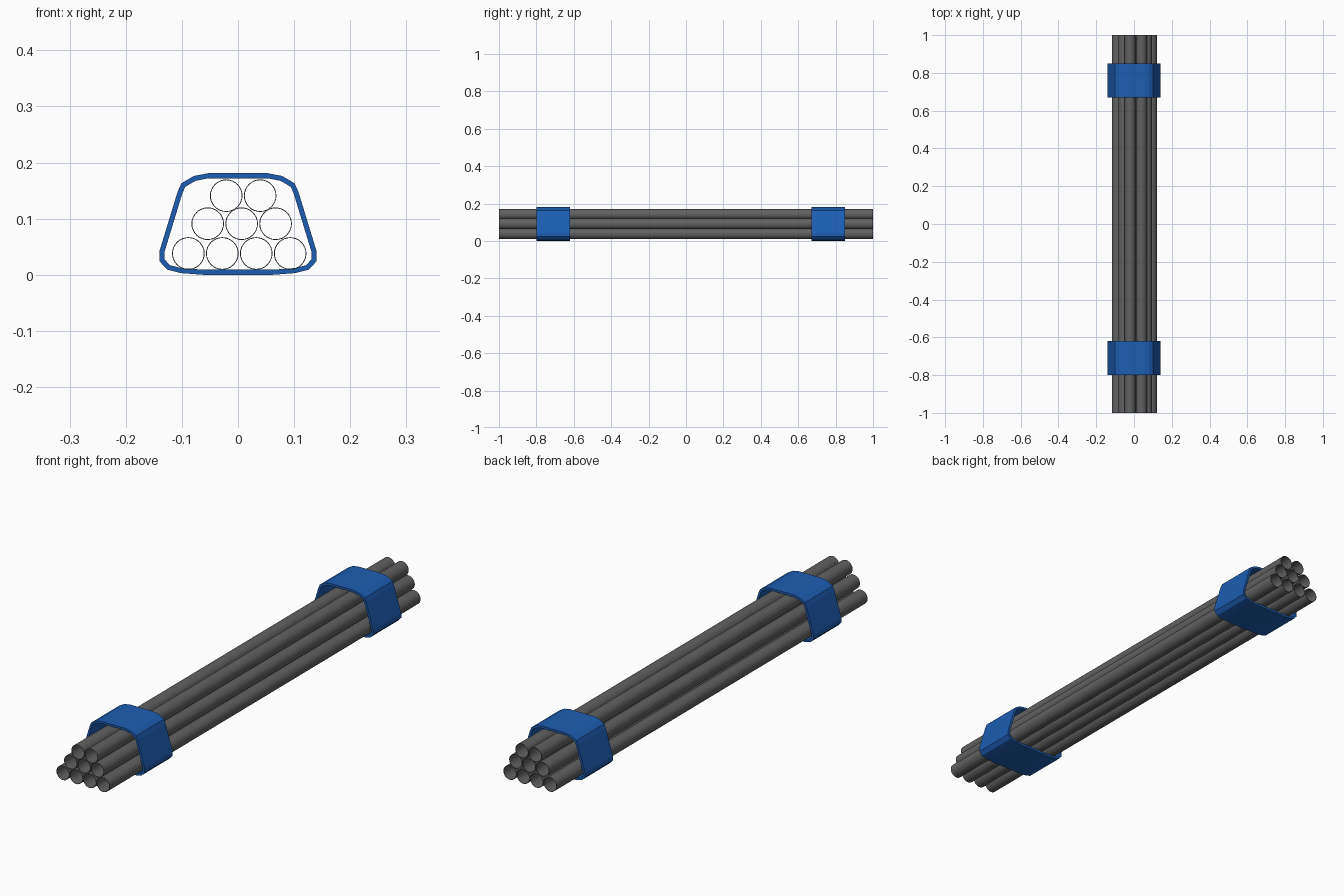
import bpy, bmesh, math
from mathutils import Vector

if "Cube" in bpy.data.objects:
    bpy.data.objects.remove(bpy.data.objects["Cube"])


def material(name, color):
    m = bpy.data.materials.new(name)
    m.diffuse_color = (*color, 1)
    m.use_nodes = True
    m.node_tree.nodes["Principled BSDF"].inputs["Base Color"].default_value = m.diffuse_color
    return m


def extruded_ring(name, outer, inner, y0, y1, mat, smooth_angle=None):
    """Hollow section: two closed x-z loops (same length) joined from y0 to y1."""
    bm = bmesh.new()
    loops = [[bm.verts.new((x, y, z)) for x, z in pts]
             for pts, y in ((outer, y0), (outer, y1), (inner, y1), (inner, y0))]
    n = len(outer)
    for a, b in zip(loops, loops[1:] + loops[:1]):
        for i in range(n):
            j = (i + 1) % n
            bm.faces.new((a[i], a[j], b[j], b[i]))
    bmesh.ops.recalc_face_normals(bm, faces=bm.faces)
    me = bpy.data.meshes.new(name)
    bm.to_mesh(me)
    bm.free()
    ob = bpy.data.objects.new(name, me)
    bpy.context.collection.objects.link(ob)
    me.materials.append(mat)
    if smooth_angle:
        bpy.ops.object.select_all(action='DESELECT')
        ob.select_set(True)
        bpy.context.view_layer.objects.active = ob
        bpy.ops.object.shade_smooth_by_angle(angle=math.radians(smooth_angle))
    return ob


def circle(cx, cz, r, n=32):
    return [(cx + r * math.cos(math.tau * i / n), cz + r * math.sin(math.tau * i / n))
            for i in range(n)]


def inset(pts, d):
    """Offset a counter-clockwise loop inward by d with mitred corners."""
    res = []
    for i, p in enumerate(pts):
        p = Vector(p)
        e0 = (p - Vector(pts[i - 1])).normalized()
        e1 = (Vector(pts[(i + 1) % len(pts)]) - p).normalized()
        n0, n1 = Vector((-e0.y, e0.x)), Vector((-e1.y, e1.x))
        res.append(tuple(p + (n0 + n1) * d / (1 + n0.dot(n1))))
    return res


steel = material("dark_steel", (0.12, 0.12, 0.12))
blue = material("blue_strap", (0.012, 0.11, 0.45))

# Stacked pipes: 4 + 3 + 2, open thin-walled tubes
for row, (count, x0, z) in enumerate([(4, -0.0885, 0.038), (3, -0.054, 0.091), (2, -0.021, 0.141)]):
    for i in range(count):
        x = x0 + i * 0.0605
        extruded_ring(f"pipe_{row + 1}_{i + 1}", circle(x, z, 0.029), circle(x, z, 0.0275),
                      -1, 1, steel, 35)

# Strap section: right half mirrored to the left
half = [(0.062, 0.0), (0.102, 0.003), (0.126, 0.009), (0.140, 0.024), (0.140, 0.042),
        (0.108, 0.147), (0.101, 0.163), (0.079, 0.176), (0.053, 0.181)]
outline = half + [(-x, z) for x, z in reversed(half)]
for name, y0, y1 in (("front_strap", -0.80, -0.62), ("back_strap", 0.67, 0.85)):
    extruded_ring(name, outline, inset(outline, 0.009), y0, y1, blue)
